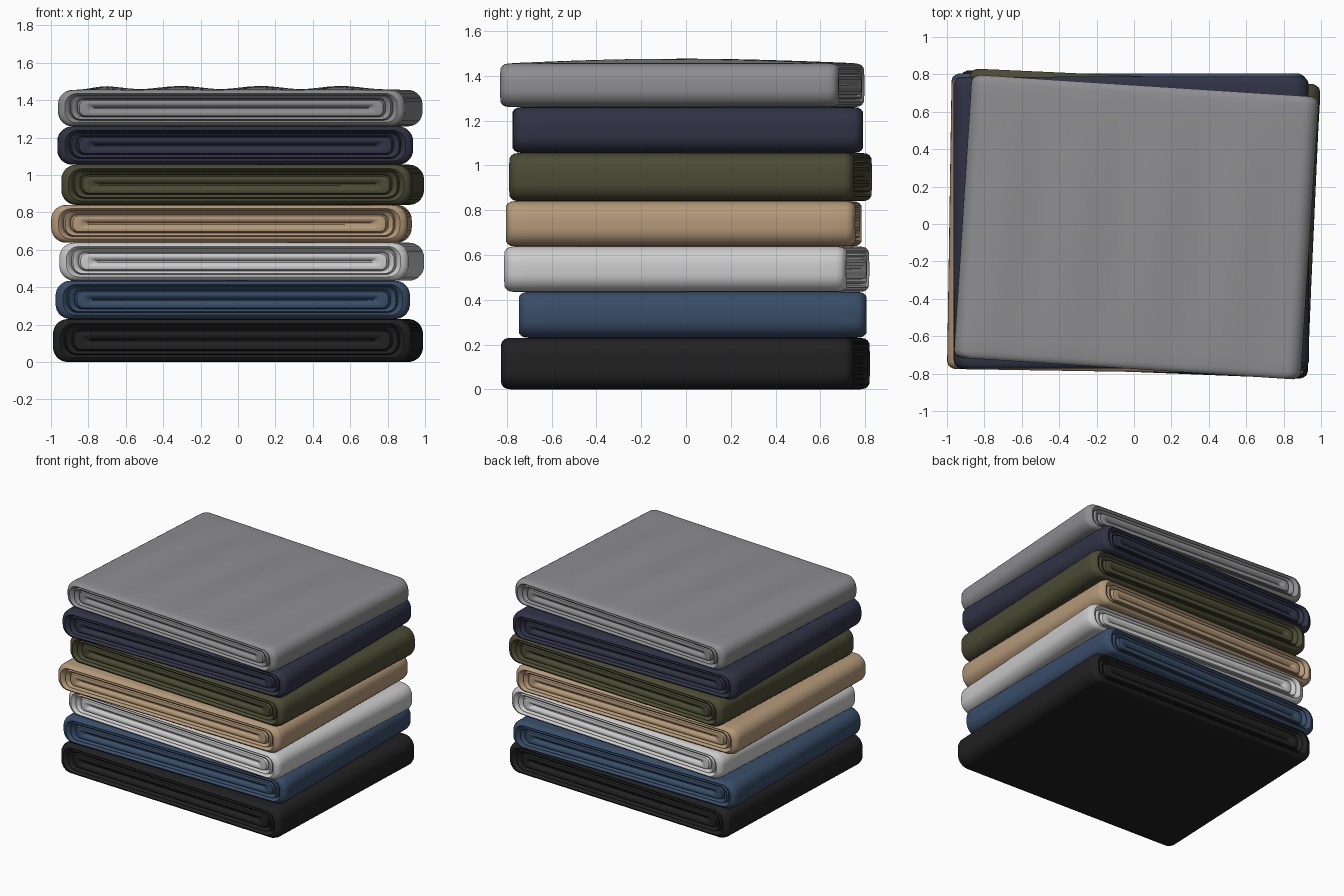
import bpy, bmesh, math
from mathutils import Matrix

if "Cube" in bpy.data.objects:
    bpy.data.objects.remove(bpy.data.objects["Cube"])

# name, z range, x centre, y centre, width, depth, turn (degrees), colour
LAYERS = [
    ("black_cloth", 0.00, 0.23, 0.000, -0.003, 1.92, 1.575, -2.3, (0.015, 0.015, 0.015)),
    ("blue_cloth",  0.23, 0.435, -0.028, 0.030, 1.895, 1.55, 0.0, (0.04, 0.075, 0.14)),
    ("white_cloth", 0.435, 0.638, 0.020, 0.003, 1.87, 1.53, -3.3, (0.62, 0.62, 0.62)),
    ("tan_cloth",   0.638, 0.84, -0.035, -0.010, 1.905, 1.56, -0.9, (0.46, 0.32, 0.19)),
    ("olive_cloth", 0.84, 1.055, 0.025, 0.020, 1.875, 1.54, -2.6, (0.07, 0.07, 0.035)),
    ("navy_cloth",  1.055, 1.26, -0.015, 0.008, 1.90, 1.56, 0.1, (0.03, 0.033, 0.06)),
    ("grey_cloth",  1.26, 1.455, 0.012, -0.017, 1.86, 1.515, -3.7, (0.27, 0.27, 0.28)),
]

# folded end relief, core to rim: (inward fraction, recess depth)
END = [(0.97, 0.03), (0.86, 0.012), (0.72, 0.006), (0.58, 0.012), (0.52, 0.035),
       (0.46, 0.012), (0.38, 0.008), (0.33, 0.035), (0.28, 0.01), (0.2, 0.0),
       (0.1, 0.008), (0.03, 0.02), (0.0, 0.04)]
NX, NC, NY = 36, 7, 20


def section(a, h):
    """Rounded slab cross-section as (x, z) points."""
    r = min(0.08, h * 0.8)
    pts = []
    for cx, cz, start in ((a - r, h - r, 0), (r - a, h - r, 90),
                          (r - a, r - h, 180), (a - r, r - h, 270)):
        for i in range(NC + 1):
            t = math.radians(start + 90 * i / NC)
            pts.append((cx + r * math.cos(t), cz + r * math.sin(t)))
        if start in (0, 180):          # long top and bottom runs
            for i in range(1, NX):
                pts.append((cx * (1 - 2 * i / NX), pts[-1][1]))
    return pts


def cloth(name, z0, z1, x, y, w, d, turn, colour):
    a, h = w / 2, (z1 - z0) / 2
    front = [(f, -d / 2 + rec) for f, rec in END]
    y0 = front[-1][1]
    body = [(0.0, y0 - 2 * y0 * i / NY) for i in range(1, NY)]
    back = [(f, -yy) for f, yy in reversed(front)]
    bm = bmesh.new()
    rings = []
    for f, yy in front + body + back:
        ring = []
        for px, pz in section(a - 0.2 * f, h * (1 - f)):
            # soft wrinkles on the uppermost cloth
            if name == "grey_cloth" and pz > h * 0.97 and f == 0:
                wave = 0.6 + 0.4 * math.cos(2 * math.pi * (px - 0.11) / 0.43)
                fade = max(0, min(1, (a - 0.08 - abs(px)) / 0.12))
                pz += 0.021 * wave * fade * math.cos(math.pi * yy / d)
            ring.append(bm.verts.new((px, yy, pz)))
        rings.append(ring)
    n = len(rings[0])
    for r0, r1 in zip(rings, rings[1:]):
        for i in range(n):
            j = (i + 1) % n
            bm.faces.new((r0[i], r0[j], r1[j], r1[i]))
    bm.faces.new(rings[0])
    bm.faces.new(rings[-1])
    bmesh.ops.recalc_face_normals(bm, faces=bm.faces[:])
    bm.transform(Matrix.Translation((x, y, z0 + h)) @ Matrix.Rotation(math.radians(turn), 4, 'Z'))
    me = bpy.data.meshes.new(name)
    bm.to_mesh(me)
    bm.free()
    mat = bpy.data.materials.new(name + "_colour")
    mat.diffuse_color = (*colour, 1)
    mat.use_nodes = True
    mat.node_tree.nodes["Principled BSDF"].inputs["Base Color"].default_value = mat.diffuse_color
    me.materials.append(mat)
    ob = bpy.data.objects.new(name, me)
    bpy.context.collection.objects.link(ob)
    bpy.context.view_layer.objects.active = ob
    ob.select_set(True)


for layer in LAYERS:
    cloth(*layer)
bpy.ops.object.shade_smooth_by_angle(angle=math.radians(50))
